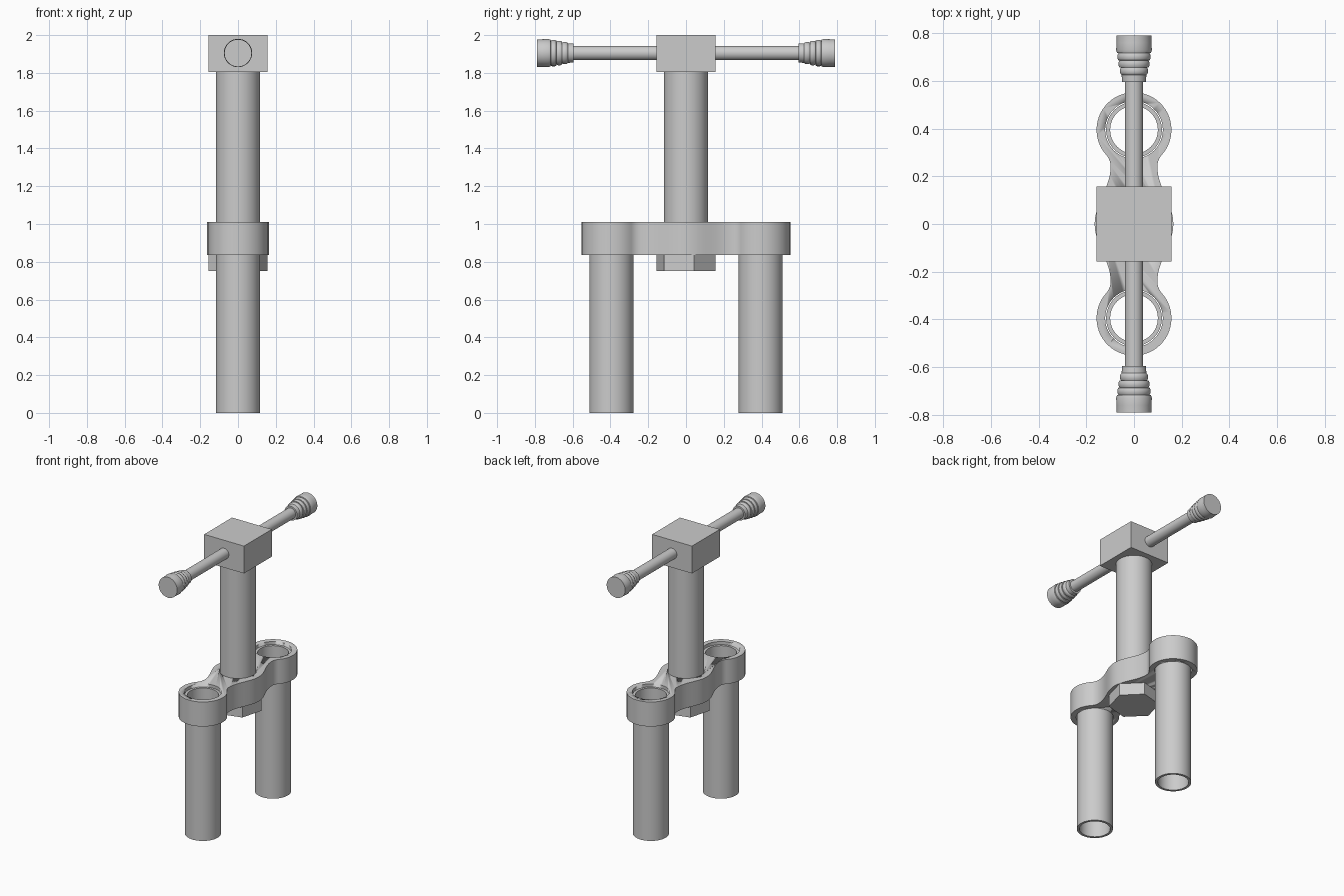
import bpy, bmesh
from math import sin, cos, pi, atan2, radians
from mathutils import Matrix

cube = bpy.data.objects.get("Cube")
if cube:
    bpy.data.objects.remove(cube, do_unlink=True)

grey = bpy.data.materials.new("plain grey")
grey.use_nodes = True
GREY = (0.6, 0.6, 0.6, 1)
grey.diffuse_color = GREY
grey.node_tree.nodes["Principled BSDF"].inputs["Base Color"].default_value = GREY

LEG_Y = 0.395
TUBE_R = 0.117


def finish(name, bm, smooth=True):
    bmesh.ops.recalc_face_normals(bm, faces=bm.faces)
    mesh = bpy.data.meshes.new(name)
    bm.to_mesh(mesh)
    bm.free()
    mesh.materials.append(grey)
    ob = bpy.data.objects.new(name, mesh)
    bpy.context.collection.objects.link(ob)
    if smooth:
        bpy.ops.object.select_all(action='DESELECT')
        ob.select_set(True)
        bpy.context.view_layer.objects.active = ob
        bpy.ops.object.shade_smooth_by_angle(angle=radians(35))
    return ob


def lathe(name, profile, matrix, closed=False, sides=48):
    """Spin a (radius, height) profile around z, then place it."""
    bm = bmesh.new()
    rings = [[bm.verts.new((r * cos(2 * pi * i / sides), r * sin(2 * pi * i / sides), h))
              for i in range(sides)] for r, h in profile]
    pairs = list(zip(rings, rings[1:]))
    if closed:
        pairs.append((rings[-1], rings[0]))
    else:
        bm.faces.new(rings[0])
        bm.faces.new(rings[-1])
    for a, b in pairs:
        for i in range(sides):
            j = (i + 1) % sides
            bm.faces.new((a[i], a[j], b[j], b[i]))
    bm.transform(matrix)
    return finish(name, bm)


def prism(name, outline, z0, z1, smooth=True):
    bm = bmesh.new()
    face = bm.faces.new([bm.verts.new((x, y, z0)) for x, y in outline])
    top = bmesh.ops.extrude_face_region(bm, geom=[face])
    verts = [g for g in top["geom"] if isinstance(g, bmesh.types.BMVert)]
    bmesh.ops.translate(bm, verts=verts, vec=(0, 0, z1 - z0))
    return finish(name, bm, smooth)


def clamp_outline():
    """One quarter of the waisted outline, mirrored round."""
    mid_r, waist, waist_y, end_r = 0.165, 0.098, 0.24, 0.157
    q = []
    for i in range(14):  # central bulge easing into the waist
        t = i / 14
        q.append((waist + (mid_r - waist) * (1 + cos(pi * t)) / 2, waist_y * t))
    dy = LEG_Y - waist_y
    k = end_r - waist
    cx = (dy * dy - k * k) / (2 * k)  # fillet centre touching the end circle
    swing = atan2(dy, cx)
    for i in range(10):
        a = pi - swing * i / 10
        q.append((cx + (cx - waist) * cos(a), waist_y + (cx - waist) * sin(a)))
    for i in range(25):  # round end
        a = -swing + (pi / 2 + swing) * i / 24
        q.append((end_r * cos(a), LEG_Y + end_r * sin(a)))
    q[-1] = (0, LEG_Y + end_r)
    half = q + [(-x, y) for x, y in reversed(q[:-1])]
    return half + [(-x, -y) for x, y in half[1:-1]]


# Clamp with two through holes and a shallow seat for the column
clamp = prism("clamp", clamp_outline(), 0.835, 1.01)
for name, y, low in (("front", -LEG_Y, 0.7), ("back", LEG_Y, 0.7), ("middle", 0, 0.97)):
    cutter = lathe(name + "_hole_cutter", [(0.121, low), (0.121, 1.1)],
                   Matrix.Translation((0, y, 0)))
    cutter.hide_render = True
    cutter.hide_set(True)
    cut = clamp.modifiers.new(name + " hole", 'BOOLEAN')
    cut.operation = 'DIFFERENCE'
    cut.solver = 'EXACT'
    cut.object = cutter

# Bake the holes and drop the cutters
deps = bpy.context.evaluated_depsgraph_get()
baked = bpy.data.meshes.new_from_object(clamp.evaluated_get(deps))
for cut in list(clamp.modifiers):
    helper = cut.object
    clamp.modifiers.remove(cut)
    bpy.data.objects.remove(helper, do_unlink=True)
clamp.data = baked

# Hexagonal boss under the clamp
prism("lower_boss", [(0.163 * cos(radians(15 + 60 * i)), 0.163 * sin(radians(15 + 60 * i)))
                     for i in range(6)], 0.75, 0.9, smooth=False)

# Column and head block
lathe("column", [(TUBE_R, 0.9), (TUBE_R, 1.82)], Matrix())
S = 0.157
prism("head_block", [(-S, -S), (S, -S), (S, S), (-S, S)], 1.805, 2.0, smooth=False)

# Grip profile: stepped rounded ribs, then a plain end
grip = [(0.037, 0.595), (0.05, 0.595), (0.052, 0.625)]
for i, r in enumerate((0.059, 0.065, 0.07)):
    y = 0.627 + 0.03 * i
    grip += [(r - 0.004, y), (r, y + 0.008), (r, y + 0.021), (r - 0.004, y + 0.029)]
grip += [(0.071, 0.718), (0.075, 0.73), (0.073, 0.76), (0.073, 0.79)]

# Hollow legs, handlebar sides and grips
for side, s in (("front", -1), ("back", 1)):
    lathe(side + "_leg", [(TUBE_R, 0), (TUBE_R, 0.99), (0.1, 0.99), (0.1, 0)],
          Matrix.Translation((0, s * LEG_Y, 0)), closed=True)
    along = Matrix.Translation((0, 0, 1.905)) @ Matrix.Rotation(-s * pi / 2, 4, 'X')
    lathe(side + "_bar", [(0.038, 0.1), (0.038, 0.62)], along)
    lathe(side + "_grip", grip, along)
